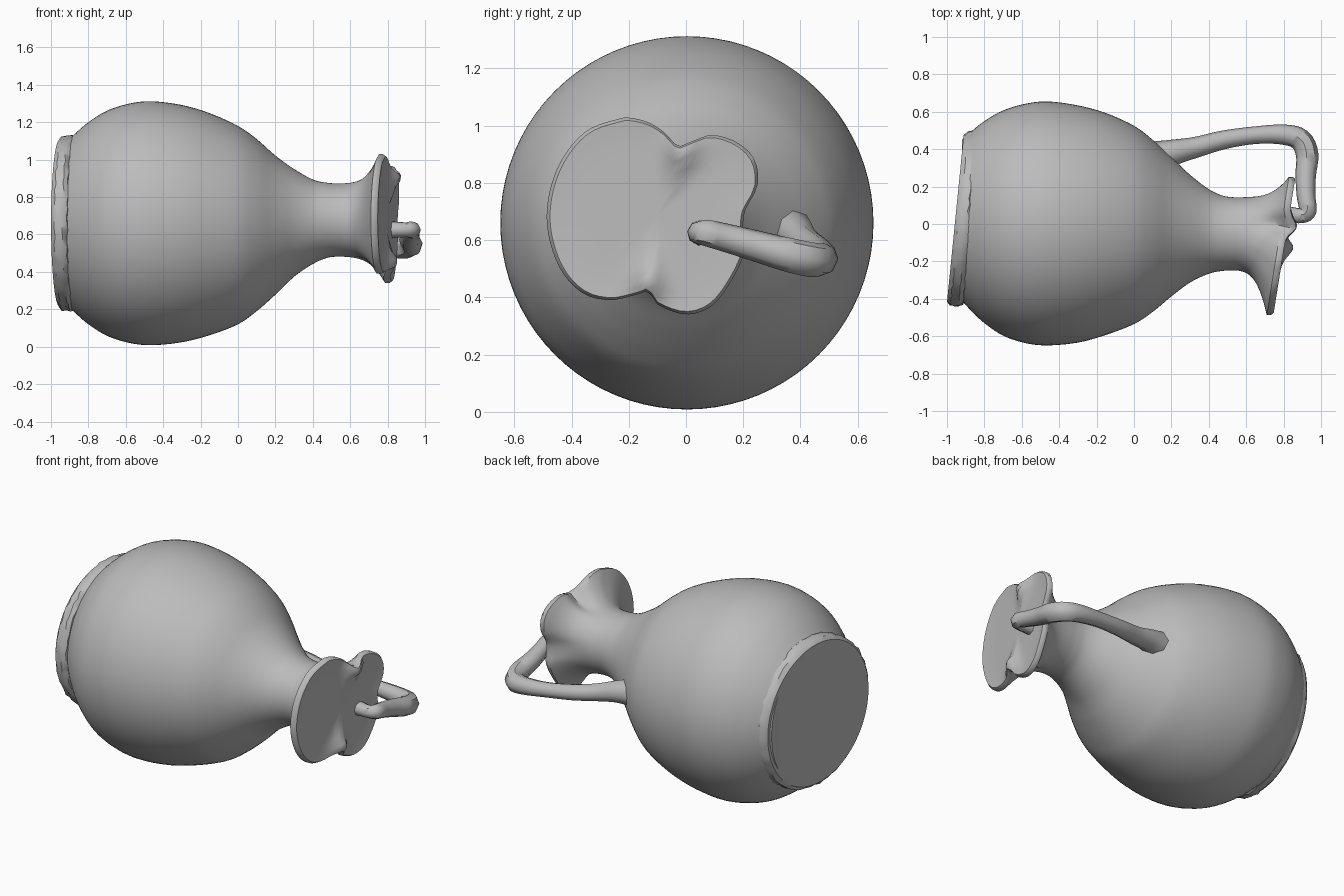
import bpy, bmesh, math, random
from mathutils import Vector

if "Cube" in bpy.data.objects:
    bpy.data.objects.remove(bpy.data.objects["Cube"])

random.seed(4)
SIDES = 80
ANGLES = [2 * math.pi * i / SIDES for i in range(SIDES)]

clay = bpy.data.materials.new("grey clay")
clay.diffuse_color = (0.5, 0.5, 0.5, 1)
clay.use_nodes = True
clay.node_tree.nodes["Principled BSDF"].inputs["Base Color"].default_value = clay.diffuse_color


def finish(ob, angle=40):
    ob.data.materials.append(clay)
    bpy.ops.object.select_all(action='DESELECT')
    ob.select_set(True)
    bpy.context.view_layer.objects.active = ob
    bpy.ops.object.shade_smooth_by_angle(angle=math.radians(angle))


def loft(name, rings, angle=40):
    """Skin a list of rings along x and close both ends."""
    bm = bmesh.new()
    vs = [[bm.verts.new(p) for p in ring] for ring in rings]
    for a, b in zip(vs, vs[1:]):
        for i in range(SIDES):
            j = (i + 1) % SIDES
            bm.faces.new((a[i], a[j], b[j], b[i]))
    for ring in (vs[0], vs[-1]):
        mid = bm.verts.new(sum((v.co for v in ring), Vector()) / SIDES)
        for i in range(SIDES):
            bm.faces.new((ring[i], ring[(i + 1) % SIDES], mid))
    bmesh.ops.recalc_face_normals(bm, faces=bm.faces[:])
    me = bpy.data.meshes.new(name)
    bm.to_mesh(me)
    bm.free()
    ob = bpy.data.objects.new(name, me)
    bpy.context.collection.objects.link(ob)
    finish(ob, angle)
    return ob


def ring(x, cy, cz, r):
    return [Vector((x, cy + r * math.cos(a), cz + r * math.sin(a))) for a in ANGLES]


def catmull(pts, n=5):
    """Smooth a list of value tuples."""
    out = []
    p = [pts[0]] + pts + [pts[-1]]
    for k in range(1, len(p) - 2):
        for s in range(n):
            t = s / n
            out.append([0.5 * (2 * b + (c - a) * t + (2 * a - 5 * b + 4 * c - d) * t * t
                               + (3 * b - a - 3 * c + d) * t ** 3)
                        for a, b, c, d in zip(*p[k - 1:k + 3])])
    return out + [list(pts[-1])]


# Body profile: x, centre y, centre z, radius
profile = [(-0.92, .02, .66, .43), (-0.87, .015, .66, .48), (-0.8, .01, .66, .54),
           (-0.7, .005, .66, .602), (-0.58, .003, .66, .64), (-0.46, .003, .66, .652),
           (-0.3, .0, .658, .634), (-0.15, .0, .655, .593), (0, -.005, .65, .53),
           (.1, -.01, .65, .46), (.2, -.015, .65, .372), (.3, -.025, .662, .288),
           (.4, -.04, .668, .226), (.48, -.05, .676, .2), (.55, -.053, .677, .195)]
rings = [ring(*p) for p in catmull(profile)]

# Trefoil lip outline (y, z)
lip = [(-.21, 1.03), (-.35, .98), (-.45, .85), (-.487, .68), (-.45, .52), (-.37, .42),
       (-.27, .39), (-.17, .41), (-.13, .42), (-.1, .375), (0, .34), (.09, .37), (.16, .46),
       (.205, .56), (.2, .63), (.205, .7), (.25, .79), (.24, .88), (.18, .94), (.09, .967),
       (.01, .94), (-.03, .93), (-.08, .98), (-.14, 1.015)]
CY, CZ = -.1, .68
dense = catmull(lip + lip[:1], 6)
polar = sorted((math.atan2(z - CZ, y - CY) % (2 * math.pi), math.hypot(y - CY, z - CZ))
               for y, z in dense)
polar = ([(polar[-1][0] - 2 * math.pi, polar[-1][1])] + polar
         + [(polar[0][0] + 2 * math.pi, polar[0][1])])


def lip_radius(a):
    for (a0, r0), (a1, r1) in zip(polar, polar[1:]):
        if a0 <= a <= a1:
            return r0 + (r1 - r0) * (a - a0) / max(a1 - a0, 1e-6)


def lip_ring(scale, dx):
    """Tilted lip ring whose pinched folds stand forward."""
    out = []
    for a in ANGLES:
        r = lip_radius(a) * scale
        y, z = CY + r * math.cos(a), CZ + r * math.sin(a)
        x = .818 + .16 * y + dx
        for fy, fz in ((-.01, .9), (-.13, .46)):
            x += .055 * math.exp(-((y - fy) ** 2 + (z - fz) ** 2) / .0035)
        out.append(Vector((x, y, z)))
    return out


# Flared mouth, rim and closed mouth face
neck, edge = rings[-1], lip_ring(1, -.03)
for k in range(1, 13):
    t = k / 12
    w = .12 * t + .88 * t ** 3.2
    rings.append([Vector((n.x + (e.x - n.x) * t, n.y + (e.y - n.y) * w, n.z + (e.z - n.z) * w))
                  for n, e in zip(neck, edge)])
rings += [lip_ring(1.0, -.01), lip_ring(.97, .005), lip_ring(.9, .003),
          lip_ring(.78, 0), lip_ring(.6, 0), lip_ring(.3, 0)]
loft("jug_body", rings)

# Tilted foot with a slightly uneven edge
foot = []
for dx, r in ((-.005, .40), (-.005, .445), (.015, .466), (.04, .468), (.06, .472),
              (.08, .46), (.09, .42)):
    base = ring(-.95 + dx, .03, .66, r)
    for p in base:
        p.x += .1 * (p.y - .03)
        if r > .45:
            p.x += random.uniform(-.005, .005)
            p.y += random.uniform(-.004, .004)
            p.z += random.uniform(-.004, .004)
    foot.append(base)
loft("foot", foot, 35)

# Handle from the shoulder round to the lip: x, y, z, radius
path = [(.13, .36, .63, .085), (.22, .385, .62, .068), (.33, .41, .595, .056),
        (.48, .45, .57, .05), (.65, .475, .55, .047), (.8, .478, .535, .054),
        (.89, .45, .53, .06), (.926, .37, .545, .06), (.918, .26, .575, .055),
        (.92, .15, .605, .05), (.93, .07, .625, .046), (.9, .045, .625, .04),
        (.82, .05, .625, .045)]
cu = bpy.data.curves.new("handle", 'CURVE')
cu.dimensions = '3D'
cu.bevel_depth = 1
cu.bevel_resolution = 2
cu.use_fill_caps = True
pts = catmull(path, 4)
sp = cu.splines.new('POLY')
sp.points.add(len(pts) - 1)
for q, (x, y, z, r) in zip(sp.points, pts):
    q.co = (x, y, z, 1)
    q.radius = r
handle = bpy.data.objects.new("handle", cu)
bpy.context.collection.objects.link(handle)
bpy.context.view_layer.objects.active = handle
handle.select_set(True)
bpy.ops.object.convert(target='MESH')
finish(bpy.context.view_layer.objects.active, 45)
